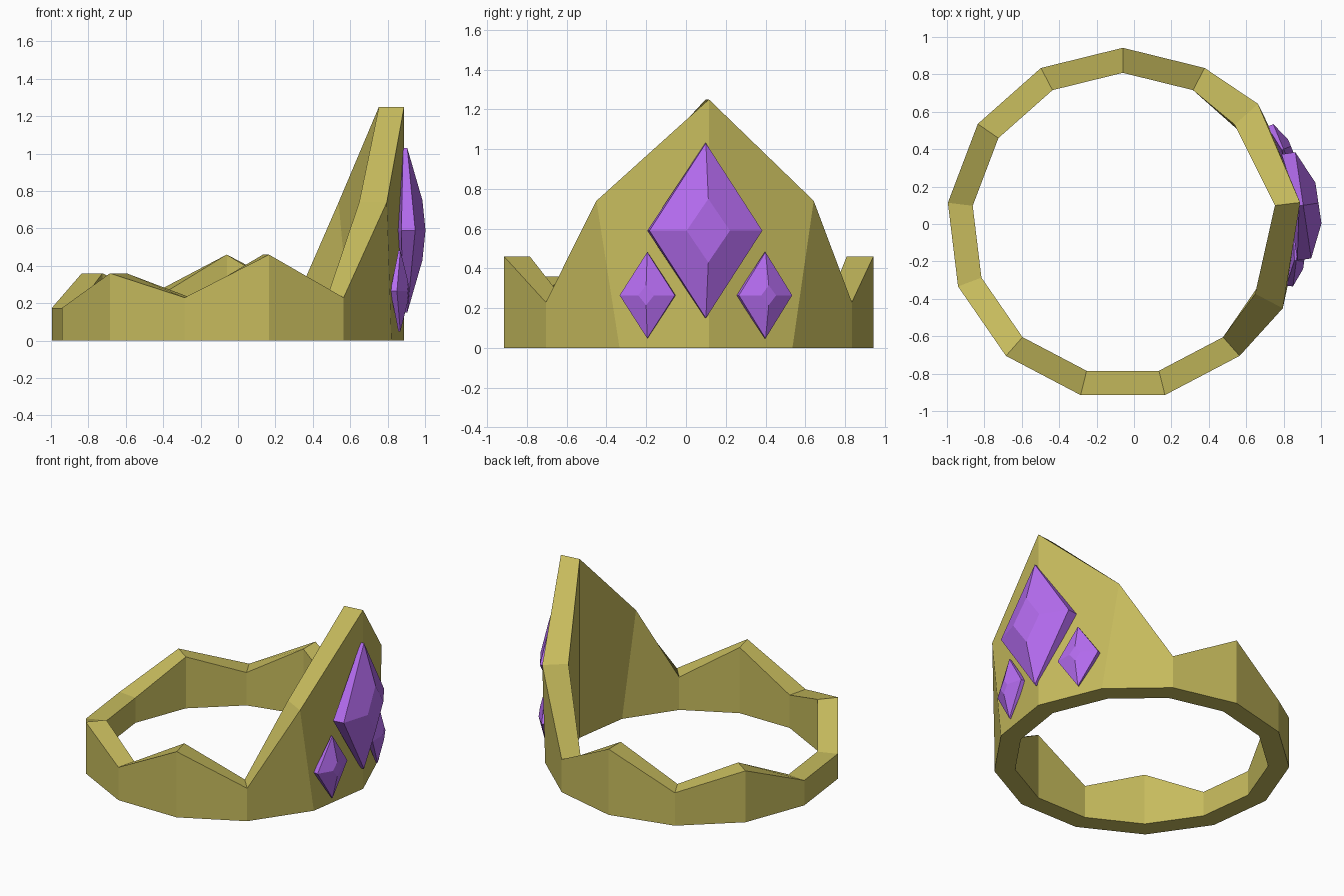
import bpy, bmesh
from math import sin, cos, radians
from mathutils import Matrix, Vector

if "Cube" in bpy.data.objects:
    bpy.data.objects.remove(bpy.data.objects["Cube"])

def material(name, color):
    m = bpy.data.materials.new(name)
    m.diffuse_color = color
    m.use_nodes = True
    m.node_tree.nodes["Principled BSDF"].inputs["Base Color"].default_value = m.diffuse_color
    return m

gold = material("gold", (0.57, 0.50, 0.11, 1))
purple = material("purple", (0.46, 0.15, 0.87, 1))

def make_object(name, verts, faces, mat):
    me = bpy.data.meshes.new(name)
    me.from_pydata(verts, [], faces)
    bm = bmesh.new()
    bm.from_mesh(me)
    bmesh.ops.recalc_face_normals(bm, faces=bm.faces)
    bm.to_mesh(me)
    bm.free()
    me.materials.append(mat)
    ob = bpy.data.objects.new(name, me)
    bpy.context.collection.objects.link(ob)
    return ob

# Crown band: 13-sided ring with a zigzag rim and a tall front plate
heights = [0.46, 0.23, 0.74, 1.25, 0.74, 0.23, 0.46,
           0.23, 0.36, 0.175, 0.175, 0.36, 0.23]
flare = {2: 7, 4: -7}          # plate shoulders spread sideways at the top
N = len(heights)

def ring_point(k, radius, z, turn=0):
    a = radians(90 - 360 * k / N + turn)
    return (-0.06 + radius * cos(a), radius * sin(a), z)

verts, faces = [], []
for k, h in enumerate(heights):
    r = 0.955 if k == 3 else 0.942
    top, inner = (0.967, 0.80) if k in flare else (r, r * 0.858)
    t = flare.get(k, 0)
    verts += [ring_point(k, r, 0), ring_point(k, top, h, t),
              ring_point(k, inner, h, t), ring_point(k, r * 0.858, 0)]
for k in range(N):
    a, b = 4 * k, 4 * ((k + 1) % N)
    for i in range(4):
        j = (i + 1) % 4
        faces.append((a + i, b + i, b + j, a + j))
make_object("crown_band", verts, faces, gold)

# Gems: kite-shaped girdle with thickness and a small raised table
def gem(name, centre, angle, w, h, tw, th, rise, depth):
    def kite(x, hw, hh):
        return [Vector((x, 0, hh)), Vector((x, -hw, 0)),
                Vector((x, 0, -hh)), Vector((x, hw, 0))]
    back = kite(-depth, w, h)
    back[0].x = back[2].x = -depth * 0.3
    pts = back + kite(0, w, h) + kite(rise, tw, th)
    place = Matrix.Translation(centre) @ Matrix.Rotation(radians(angle), 4, 'Z')
    fs = [(0, 1, 3), (1, 2, 3), (8, 9, 10, 11)]
    for base in (0, 4):
        for i in range(4):
            j = (i + 1) % 4
            fs.append((base + i, base + j, base + 4 + j, base + 4 + i))
    make_object(name, [place @ p for p in pts], fs, purple)

gem("centre_gem", (0.905, 0.10, 0.59), 8.5, 0.287, 0.44, 0.11, 0.16, 0.082, 0.075)
gem("side_gem_left", (0.868, -0.195, 0.265), -7.5, 0.14, 0.217, 0.04, 0.05, 0.042, 0.035)
gem("side_gem_right", (0.80, 0.40, 0.265), 22.5, 0.145, 0.217, 0.04, 0.05, 0.042, 0.035)
